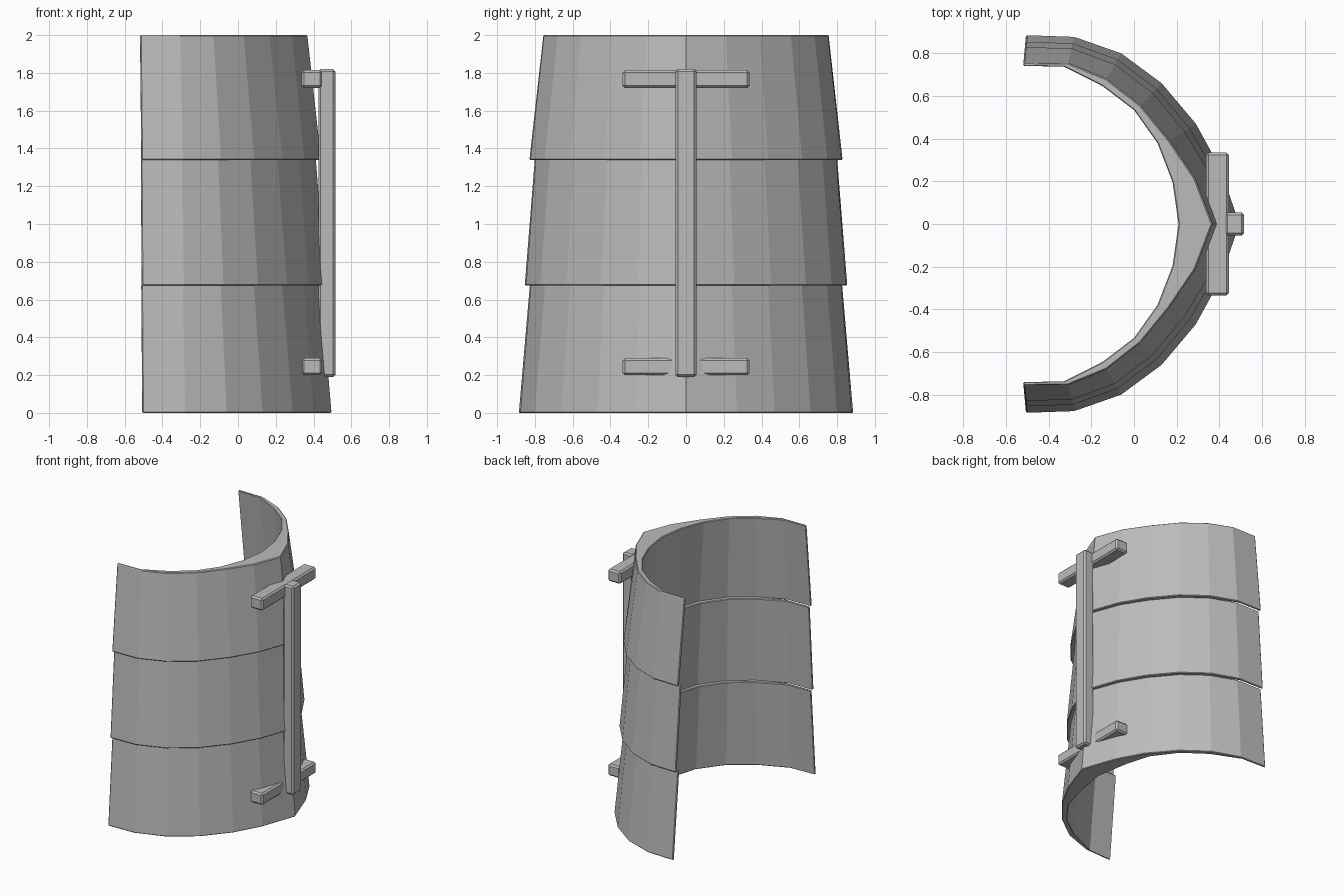
import bpy
import bmesh
from mathutils import Vector

cube = bpy.data.objects.get("Cube")
if cube:
    bpy.data.objects.remove(cube, do_unlink=True)

grey = bpy.data.materials.new("plain grey")
grey.use_nodes = True
colour = (0.5, 0.5, 0.5, 1)
grey.diffuse_color = colour
grey.node_tree.nodes["Principled BSDF"].inputs["Base Color"].default_value = colour

# Half cross-sections, from the open end round to the front ridge
OUTER_TOP = [(-.517, .755), (-.306, .752), (-.13, .68), (.03, .555), (.165, .39), (.287, .21), (.367, 0)]
OUTER_BASE = [(-.505, .885), (-.28, .877), (-.06, .80), (.13, .66), (.29, .47), (.40, .27), (.495, 0)]
INNER_TOP = [(-.52, .74), (-.33, .737), (-.147, .645), (0, .533), (.11, .378), (.18, .196), (.208, 0)]


def mirrored(half):
    return half + [Vector((p.x, -p.y)) for p in reversed(half[:-1])]


def section(t):
    """Outer and inner outlines, t running from the narrow top to the wide base."""
    outer, inner = [], []
    for a, b, c in zip(OUTER_TOP, OUTER_BASE, INNER_TOP):
        shift = (Vector(b) - Vector(a)) * t
        outer.append(Vector(a) + shift)
        inner.append(Vector(c) + shift)
    return mirrored(outer), mirrored(inner)


def finish(bm, name, bevel):
    bmesh.ops.recalc_face_normals(bm, faces=bm.faces)
    mesh = bpy.data.meshes.new(name)
    bm.to_mesh(mesh)
    bm.free()
    mesh.materials.append(grey)
    obj = bpy.data.objects.new(name, mesh)
    bpy.context.collection.objects.link(obj)
    mod = obj.modifiers.new("soft edges", "BEVEL")
    mod.width = bevel
    mod.segments = 1
    mod.limit_method = "ANGLE"
    mod.angle_limit = 0.9
    return obj


def shell_tier(name, z_top, z_base, t_top, t_base):
    bm = bmesh.new()
    rings = []
    for z, t in ((z_top, t_top), (z_base, t_base)):
        for line in section(t):
            rings.append([bm.verts.new((p.x, p.y, z)) for p in line])
    top_out, top_in, base_out, base_in = rings
    loop = [top_out, top_in, base_in, base_out]
    for a, b in zip(loop, loop[1:] + loop[:1]):
        for i in range(len(a) - 1):
            bm.faces.new((a[i], a[i + 1], b[i + 1], b[i]))
    for end in (0, -1):
        bm.faces.new([ring[end] for ring in loop])
    finish(bm, name, 0.005)


def bar(name, low, high):
    bm = bmesh.new()
    bmesh.ops.create_cube(bm, size=1)
    low, high = Vector(low), Vector(high)
    for v in bm.verts:
        v.co = (low + high) / 2 + v.co * (high - low)
    finish(bm, name, 0.012)


# Three overlapping flared plates
shell_tier("upper_plate", 2.0, 1.34, 0, .57)
shell_tier("middle_plate", 1.345, .675, .35, .76)
shell_tier("lower_plate", .68, 0, .55, 1)

# Handle frame along the ridge
bar("upright_bar", (.425, -.055, .19), (.515, .055, 1.82))
bar("upper_crossbar", (.337, -.335, 1.72), (.445, .335, 1.815))
bar("lower_crossbar", (.337, -.335, .2), (.445, .335, .29))
